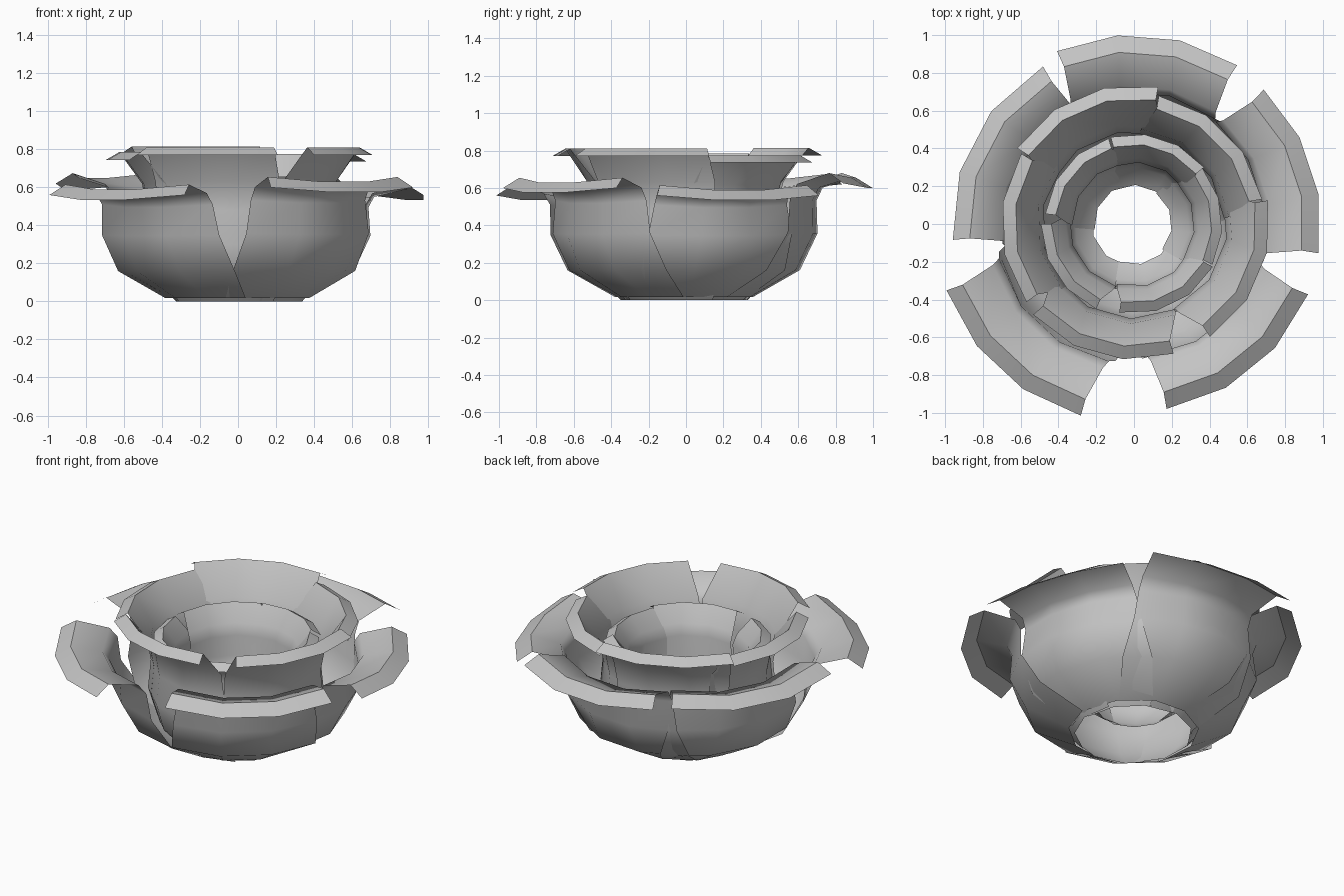
import bpy, bmesh
from math import radians, cos, sin

old = bpy.data.objects.get("Cube")
if old:
    bpy.data.objects.remove(old, do_unlink=True)

# One soft grey for every petal
grey = bpy.data.materials.new("petal grey")
grey.use_nodes = True
GREY = (0.55, 0.55, 0.55, 1)
grey.diffuse_color = GREY
grey.node_tree.nodes["Principled BSDF"].inputs["Base Color"].default_value = GREY

SEGMENTS = 3
# Small radius offsets so that overlapping petals slide past each other
NUDGES = [-0.008, -0.014, 0.0, 0.008, -0.004]


def build_petal(name, profile, sag, bearing, spread, rise, flare, nudge):
    """Thin curved sheet: profile rows are radius, height, angular width."""
    bm = bmesh.new()
    top = profile[-2][1]
    rows = []
    for n, (radius, height, width) in enumerate(profile):
        # Rim adjustments fade out towards the base
        grow = 1 if n >= len(profile) - 2 else (height / top) ** 3
        r = radius + nudge + flare * grow
        row = []
        for i in range(SEGMENTS + 1):
            a = radians(bearing + (width + spread * grow) * (i / SEGMENTS - 0.5))
            dip = sag if 0 < i < SEGMENTS else 0
            row.append(bm.verts.new((r * cos(a), r * sin(a), height + (rise - dip) * grow)))
        rows.append(row)
    for low, high in zip(rows, rows[1:]):
        for i in range(SEGMENTS):
            bm.faces.new((low[i], low[i + 1], high[i + 1], high[i])).smooth = True
    # Crisp fold where the lip turns down
    for a, b in zip(rows[-2], rows[-2][1:]):
        bm.edges.get((a, b)).smooth = False
    mesh = bpy.data.meshes.new(name)
    bm.to_mesh(mesh)
    bm.free()
    mesh.materials.append(grey)
    obj = bpy.data.objects.new(name, mesh)
    bpy.context.collection.objects.link(obj)


def build_ring(name, profile, sag, petals):
    """Each petal gives bearing, extra rim width, rim rise and rim flare."""
    for n, (petal, nudge) in enumerate(zip(petals, NUDGES), 1):
        build_petal(f"{name}_petal_{n}", profile, sag, *petal, nudge)


# Wide bowl of open petals
build_ring("outer",
           [(0.375, 0.018, 98), (0.625, 0.16, 83), (0.715, 0.35, 71), (0.705, 0.51, 67),
            (0.735, 0.57, 64), (0.91, 0.615, 58), (1.0, 0.56, 58)], 0.025,
           [(85.5, -1, 0.065, 0.01), (18.5, -3, 0, 0.003), (-51, 0, 0.04, -0.006),
            (-133, -3, 0, 0.045), (152.5, 7, 0.06, -0.033)])
# Taller cup inside it
build_ring("middle",
           [(0.34, 0.0, 96), (0.46, 0.13, 88), (0.51, 0.3, 84), (0.495, 0.48, 83),
            (0.525, 0.63, 81), (0.65, 0.805, 67), (0.72, 0.765, 67)], 0,
           [(113.5, 0, 0.01, 0.025), (45, 1, -0.03, -0.015), (-23, -1, 0.005, 0),
            (-105.5, -2, 0.005, -0.01), (182, 1, -0.02, -0.012)])
# Small cup around the opening
build_ring("inner",
           [(0.215, 0.17, 96), (0.31, 0.245, 88), (0.35, 0.355, 84), (0.335, 0.485, 82),
            (0.36, 0.55, 79), (0.43, 0.65, 67), (0.485, 0.615, 67)], 0,
           [(72, -1, 0.01, 0), (6, 0, -0.005, -0.003), (-64, 4, 0.005, -0.01),
            (-147, -1, -0.005, 0), (140, 0, 0.01, -0.008)])
